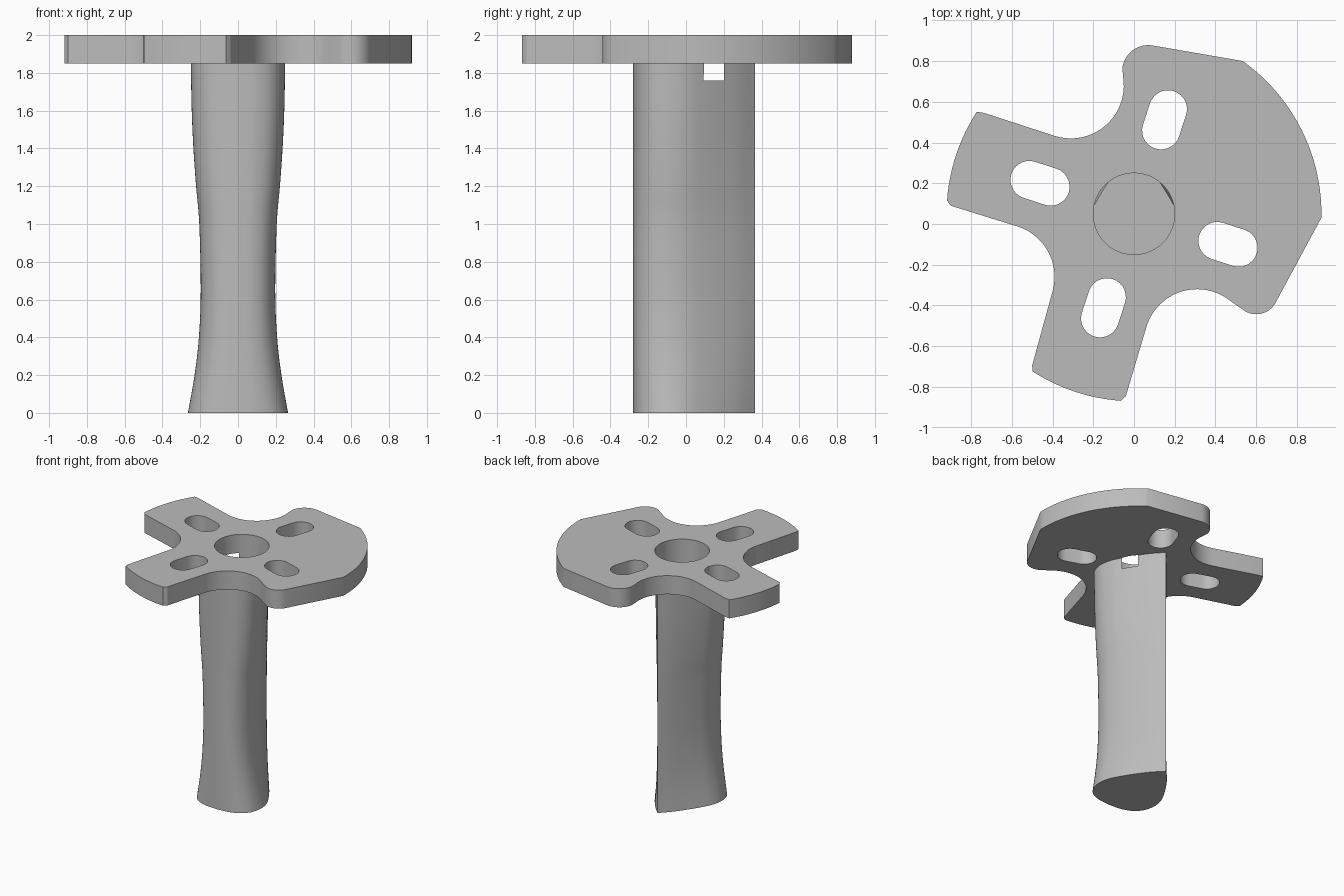
import bpy, bmesh
from math import radians, cos, sin, pi
from mathutils import Vector

if "Cube" in bpy.data.objects:
    bpy.data.objects.remove(bpy.data.objects["Cube"], do_unlink=True)

GREY = (0.5, 0.5, 0.5, 1)
grey = bpy.data.materials.new("plain grey")
grey.use_nodes = True
grey.diffuse_color = GREY
grey.node_tree.nodes["Principled BSDF"].inputs["Base Color"].default_value = GREY

HUB = Vector((0, 0.05))     # centre of the bore and of the slot pattern
UNDER, TOP = 1.85, 2.0      # plate heights
BORE_FLOOR = 1.76


def arc(centre, radius, start, end, steps=20):
    """Points along an arc, angles in degrees."""
    angles = [radians(start + (end - start) * i / steps) for i in range(steps + 1)]
    return [(centre[0] + radius * cos(a), centre[1] + radius * sin(a)) for a in angles]


def loft(name, rings):
    """Skin a stack of rings and cap both ends."""
    bm = bmesh.new()
    loops = [[bm.verts.new(p) for p in ring] for ring in rings]
    n = len(loops[0])
    for low, high in zip(loops, loops[1:]):
        for i in range(n):
            j = (i + 1) % n
            bm.faces.new((low[i], low[j], high[j], high[i]))
    bm.faces.new(loops[0][::-1])
    bm.faces.new(loops[-1])
    bmesh.ops.recalc_face_normals(bm, faces=bm.faces)
    mesh = bpy.data.meshes.new(name)
    bm.to_mesh(mesh)
    bm.free()
    mesh.materials.append(grey)
    obj = bpy.data.objects.new(name, mesh)
    bpy.context.collection.objects.link(obj)
    return obj


def prism(name, outline, z0, z1):
    return loft(name, [[(x, y, z) for x, y in outline] for z in (z0, z1)])


def spline(points, steps=6):
    """Smooth curve through the points."""
    p = [Vector(q) for q in points]
    p = [2 * p[0] - p[1]] + p + [2 * p[-1] - p[-2]]
    out = []
    for a, b, c, d in zip(p, p[1:], p[2:], p[3:]):
        for i in range(steps):
            t = i / steps
            out.append(0.5 * (2 * b + (c - a) * t + (2 * a - 5 * b + 4 * c - d) * t**2
                              + (3 * b - a - 3 * c + d) * t**3))
    return out + [p[-2]]


def finish(obj, cutters):
    """Cut the holes, then shade smooth with sharp edges kept."""
    bpy.ops.object.select_all(action="DESELECT")
    bpy.context.view_layer.objects.active = obj
    obj.select_set(True)
    for cutter in cutters:
        mod = obj.modifiers.new("hole", "BOOLEAN")
        mod.operation = "DIFFERENCE"
        mod.solver = "EXACT"
        mod.object = cutter
        bpy.ops.object.modifier_apply(modifier=mod.name)
    bpy.ops.object.shade_smooth_by_angle(angle=radians(30))


# Plate outline, counter-clockwise from the big rounded lobe
outline = (
    arc(HUB, 0.92, -1.2, 54.6, 32)
    + arc((0.07, 0.75), 0.128, 80, 172, 14)
    + arc((-0.31, 0.68), 0.26, 10, -108)
    + [(-0.735, 0.545)]
    + arc(HUB, 0.92, 147, 176, 12)
    + [(-0.9, 0.09)]
    + arc((-0.65, -0.26), 0.26, 72, -18)
    + [(-0.5, -0.695)]
    + arc(HUB, 0.92, 237.3, 266, 12)
    + [(-0.04, -0.845)]
    + arc((0.31, -0.58), 0.26, 162, 50)
    + arc((0.6, -0.335), 0.108, 230, 333, 14)
)
plate = prism("mounting_plate", outline, UNDER, TOP)

# Grip: teardrop section, rounded in front and sharp behind
half = spline([(0, -0.28), (0.1, -0.27), (0.18, -0.235), (0.232, -0.17), (0.25, -0.08),
               (0.235, 0.01), (0.195, 0.095), (0.14, 0.187), (0.075, 0.28), (0, 0.365)])
section = half + [Vector((-p.x, p.y)) for p in half[-2:0:-1]]
waist = spline([(0.265, 0), (0.23, 0.2), (0.207, 0.4), (0.197, 0.65), (0.205, 1.0),
                (0.222, 1.2), (0.236, 1.4), (0.245, 1.6), (0.25, UNDER)], 4)
grip = loft("grip", [[(p.x * w / 0.25, p.y, z) for p in section] for w, z in waist])

# Cutters: centre bore and four radial slots
bore = prism("bore_cutter", arc(HUB, 0.2, 0, 352.5, 47), BORE_FLOOR, TOP + 0.1)
slots = []
for k in range(4):
    angle = 72 + 90 * k
    out = Vector((cos(radians(angle)), sin(radians(angle))))
    shape = (arc(HUB + out * 0.54, 0.093, angle - 90, angle + 90, 14)
             + arc(HUB + out * 0.43, 0.093, angle + 90, angle + 270, 14))
    slots.append(prism("slot_cutter", shape, UNDER - 0.1, TOP + 0.1))

finish(plate, [bore] + slots)
finish(grip, [bore])
for cutter in [bore] + slots:
    bpy.data.objects.remove(cutter, do_unlink=True)
